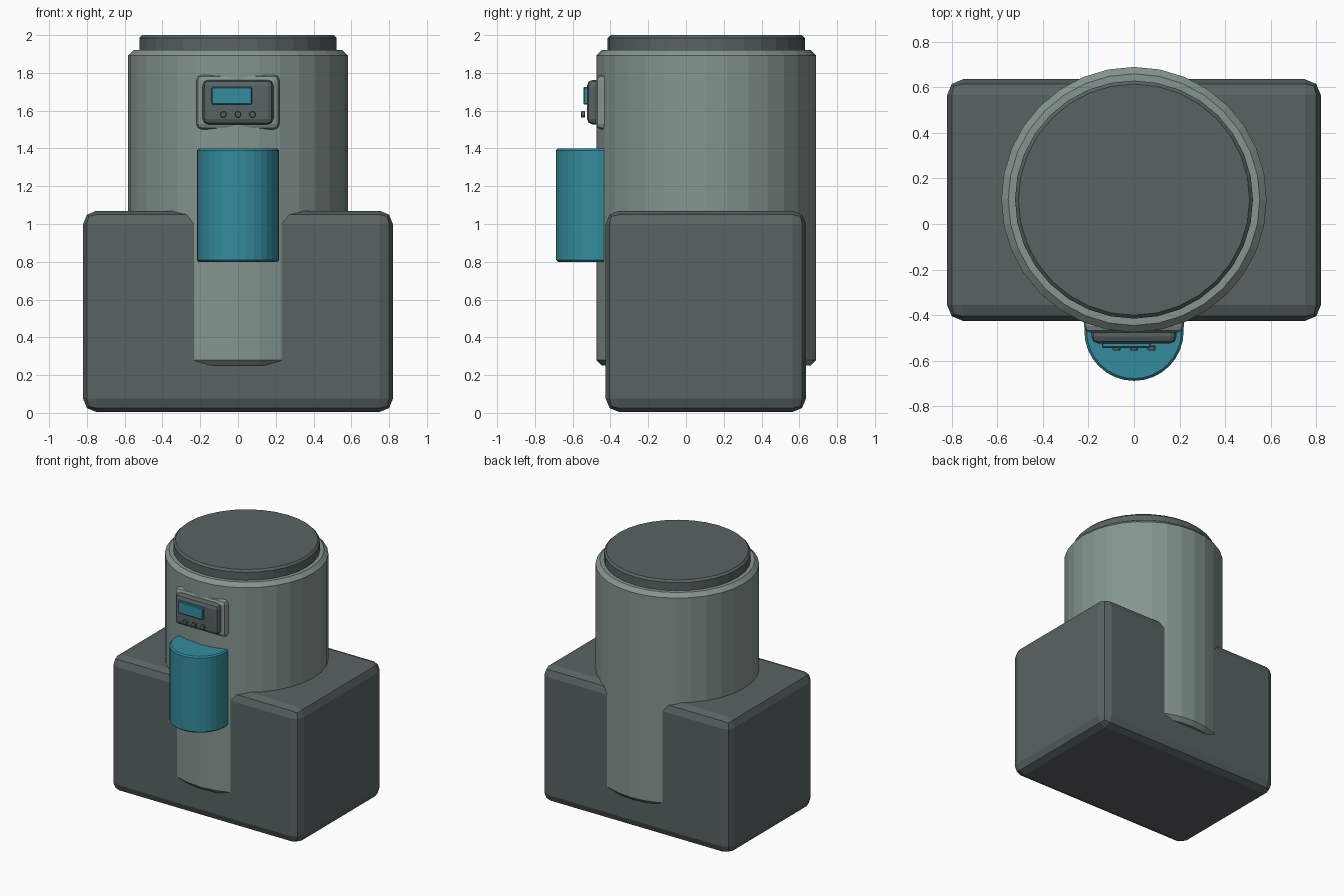
import bpy
from math import pi

cube = bpy.data.objects.get("Cube")
if cube:
    bpy.data.objects.remove(cube, do_unlink=True)


def material(name, rgb):
    mat = bpy.data.materials.new(name)
    mat.use_nodes = True
    mat.diffuse_color = (*rgb, 1)
    mat.node_tree.nodes["Principled BSDF"].inputs["Base Color"].default_value = (*rgb, 1)
    return mat


charcoal = material("charcoal", (0.098, 0.127, 0.123))
grey_green = material("grey green", (0.235, 0.30, 0.275))
teal = material("teal", (0.034, 0.262, 0.337))


def finish(name, mat, bevel, segments):
    obj = bpy.context.object
    obj.name = name
    obj.data.materials.append(mat)
    bpy.ops.object.transform_apply(location=False, rotation=True, scale=True)
    mod = obj.modifiers.new("Bevel", "BEVEL")
    mod.width, mod.segments = bevel, segments
    mod.limit_method = "ANGLE"
    return obj


def box(name, mat, x, y, z, bevel, segments=2):
    """Box from (low, high) ranges on each axis."""
    spans = (x, y, z)
    bpy.ops.mesh.primitive_cube_add(size=1, location=[(a + b) / 2 for a, b in spans])
    bpy.context.object.scale = [b - a for a, b in spans]
    return finish(name, mat, bevel, segments)


def upright(name, mat, radius, y, z, bevel, segments=1):
    """Vertical cylinder spanning a (low, high) height range."""
    bpy.ops.mesh.primitive_cylinder_add(vertices=32, radius=radius, depth=z[1] - z[0],
                                        location=(0, y, (z[0] + z[1]) / 2))
    return finish(name, mat, bevel, segments)


# Base block, tank and lid
box("base", charcoal, (-0.82, 0.82), (-0.425, 0.635), (0.005, 1.07), 0.07)
upright("tank", grey_green, 0.582, 0.107, (0.25, 1.922), 0.03)
upright("lid", charcoal, 0.522, 0.107, (1.88, 2.0), 0.015)

# Half-sunk cylinder on the front
upright("front_canister", teal, 0.218, -0.47, (0.8, 1.4), 0.01)

# Control panel: backing, housing, screen
box("panel_backing", grey_green, (-0.22, 0.22), (-0.477, -0.3), (1.5, 1.79), 0.03)
box("panel_housing", charcoal, (-0.187, 0.187), (-0.524, -0.44), (1.527, 1.763), 0.03)
box("screen", teal, (-0.14, 0.073), (-0.543, -0.5), (1.633, 1.725), 0.005, 1)

# Row of buttons
for i in (-1, 0, 1):
    bpy.ops.mesh.primitive_cylinder_add(vertices=16, radius=0.017, depth=0.022,
                                        location=(i * 0.077, -0.545, 1.58),
                                        rotation=(pi / 2, 0, 0))
    finish(f"button_{i + 2}", charcoal, 0.003, 1)
